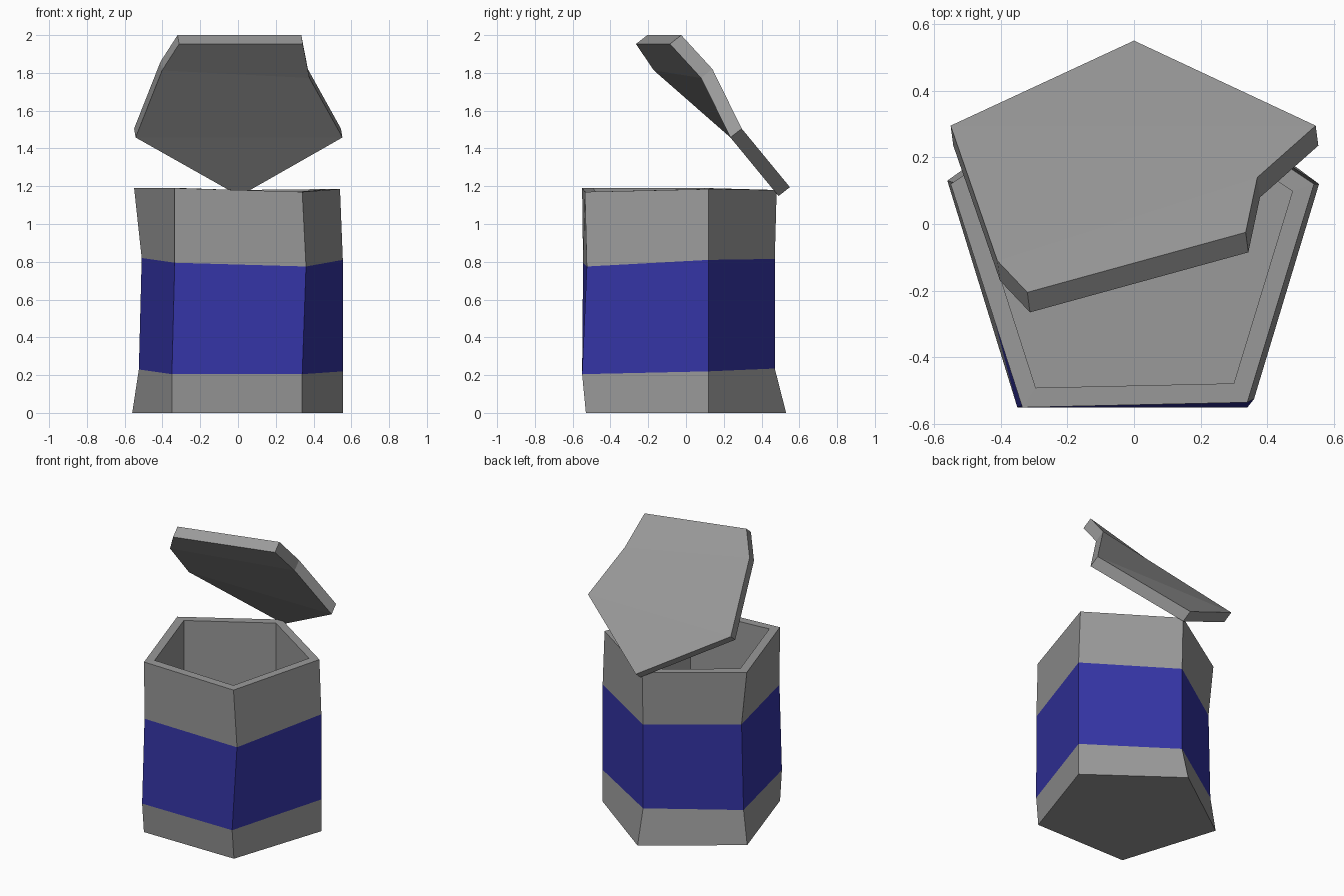
import bpy
import bmesh
from mathutils import Vector

default_cube = bpy.data.objects.get("Cube")
if default_cube:
    bpy.data.objects.remove(default_cube, do_unlink=True)


def make_material(name, colour):
    material = bpy.data.materials.new(name)
    material.use_nodes = True
    material.diffuse_color = colour
    shader = next(n for n in material.node_tree.nodes if n.type == "BSDF_PRINCIPLED")
    shader.inputs["Base Color"].default_value = colour
    return material


grey = make_material("dull grey metal", (0.32, 0.32, 0.32, 1))
blue = make_material("deep blue band", (0.035, 0.035, 0.38, 1))


def add_ring(bm, points):
    return [bm.verts.new(point) for point in points]


def bridge(bm, lower, upper, material_index=0):
    """Join two rings with equal point counts by a wall of quads."""
    count = len(lower)
    for i in range(count):
        j = (i + 1) % count
        face = bm.faces.new((lower[i], lower[j], upper[j], upper[i]))
        face.material_index = material_index


def finish(bm, name, materials):
    bmesh.ops.recalc_face_normals(bm, faces=bm.faces[:])
    mesh = bpy.data.meshes.new(name)
    bm.to_mesh(mesh)
    bm.free()
    for material in materials:
        mesh.materials.append(material)
    part = bpy.data.objects.new(name, mesh)
    bpy.context.scene.collection.objects.link(part)
    return part


# Uneven five-sided can: back, left, front left, front right, right corners
can_rings = [
    [(0, .53, 0), (-.56, .13, 0), (-.35, -.53, 0), (.34, -.53, 0), (.555, .12, 0)],
    [(0, .47, .235), (-.525, .12, .23), (-.35, -.55, .205), (.34, -.55, .205), (.555, .12, .22)],
    [(0, .47, .815), (-.51, .12, .82), (-.335, -.545, .795), (.36, -.525, .775), (.555, .12, .81)],
    [(0, .48, 1.18), (-.55, .12, 1.19), (-.335, -.55, 1.19), (.34, -.535, 1.17), (.54, .12, 1.185)],
]
bm = bmesh.new()
rings = [add_ring(bm, points) for points in can_rings]
bm.faces.new(rings[0])
for level in range(3):
    bridge(bm, rings[level], rings[level + 1], 1 if level == 1 else 0)

# Rim, upright inner walls and floor
centre = Vector((0, -.06, 0))
inner_scale = .88
floor_height = .1
inner_top, inner_floor = [], []
for corner in rings[3]:
    spot = centre + (corner.co - centre) * inner_scale
    spot.z = corner.co.z
    inner_top.append(spot)
    inner_floor.append(Vector((spot.x, spot.y, floor_height)))
top_ring = add_ring(bm, inner_top)
floor_ring = add_ring(bm, inner_floor)
bridge(bm, rings[3], top_ring)
bridge(bm, top_ring, floor_ring)
bm.faces.new(floor_ring)
finish(bm, "can_body", [grey, blue])

# Bent, tilted lid: hinge tip, then down one side and back up the other
lid_outline = [
    (0, .55, 1.195), (-.55, .295, 1.505), (-.41, -.11, 1.86), (-.32, -.205, 2),
    (.335, -.025, 2), (.37, .14, 1.82), (.545, .295, 1.505),
]
lid_thickness = Vector((.008, -.06, -.047))
bm = bmesh.new()
lid_top = add_ring(bm, lid_outline)
lid_under = add_ring(bm, [Vector(point) + lid_thickness for point in lid_outline])
bridge(bm, lid_under, lid_top)
for ring in (lid_top, lid_under):
    for corners in ((0, 1, 6), (1, 2, 5, 6), (2, 3, 4, 5)):
        bm.faces.new([ring[i] for i in corners])
finish(bm, "open_lid", [grey])
